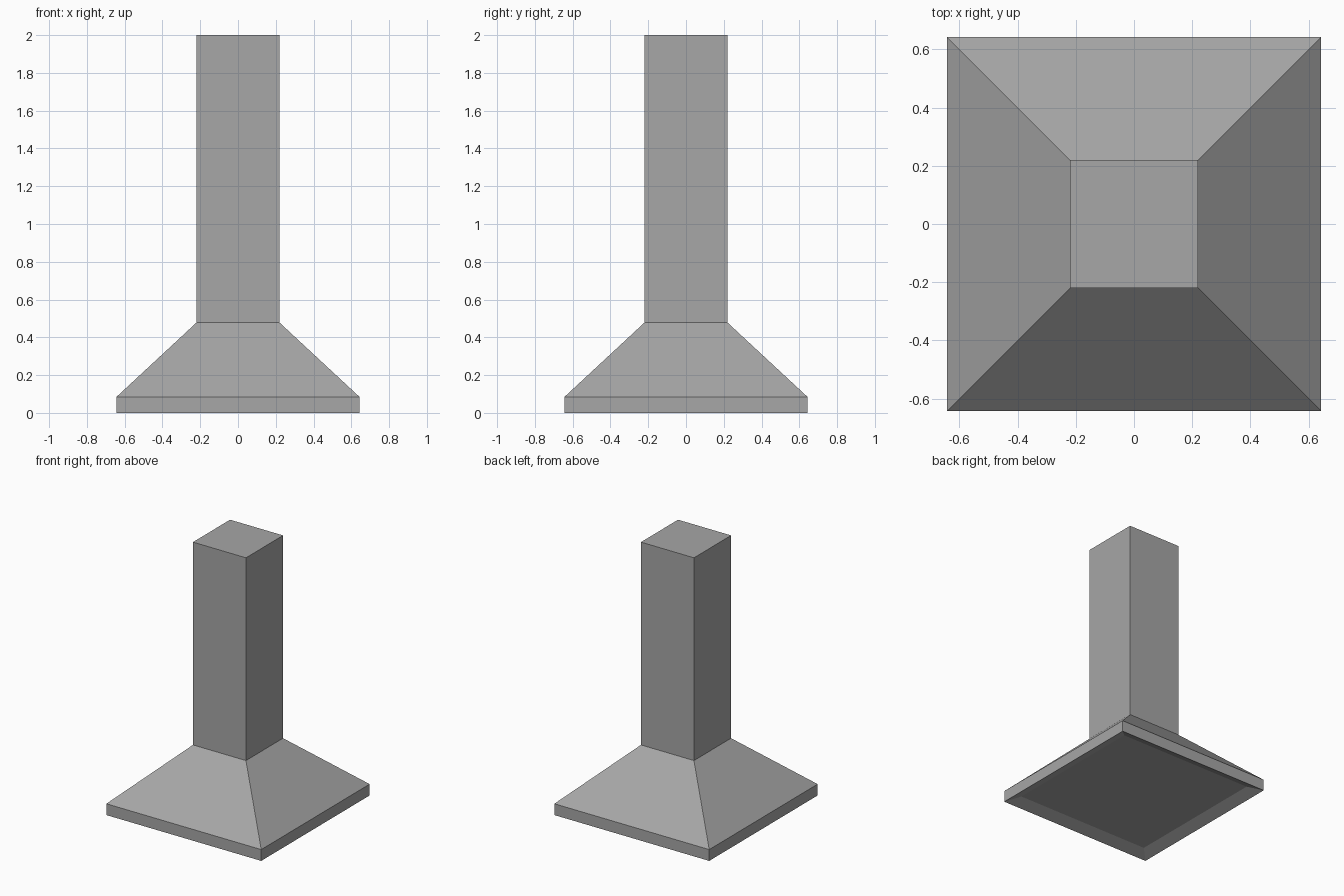
import bpy
import bmesh

cube = bpy.data.objects.get("Cube")
if cube:
    bpy.data.objects.remove(cube, do_unlink=True)

grey = bpy.data.materials.new("brushed grey")
grey.use_nodes = True
colour = (0.385, 0.385, 0.385, 1)
grey.diffuse_color = colour
grey.node_tree.nodes["Principled BSDF"].inputs["Base Color"].default_value = colour


def square_loft(name, rings):
    """Closed solid through square rings given as (half width, height)."""
    bm = bmesh.new()
    corners = [(-1, -1), (1, -1), (1, 1), (-1, 1)]
    loops = [[bm.verts.new((x * w, y * w, z)) for x, y in corners] for w, z in rings]
    for low, high in zip(loops, loops[1:]):
        for i in range(4):
            j = (i + 1) % 4
            bm.faces.new((low[i], low[j], high[j], high[i]))
    bm.faces.new(loops[0][::-1])
    bm.faces.new(loops[-1])
    bmesh.ops.recalc_face_normals(bm, faces=bm.faces)
    mesh = bpy.data.meshes.new(name)
    bm.to_mesh(mesh)
    bm.free()
    mesh.materials.append(grey)
    obj = bpy.data.objects.new(name, mesh)
    bpy.context.collection.objects.link(obj)
    return obj


HALF, RIM, NECK, FLUE = 0.643, 0.085, 0.478, 0.22

# Hood: bevelled recess below, upright rim, sloping canopy and flue in one skin
square_loft("extractor_hood", [
    (HALF - 0.085, 0.036),
    (HALF, 0),
    (HALF, RIM),
    (FLUE, NECK),
    (FLUE, 2),
])
